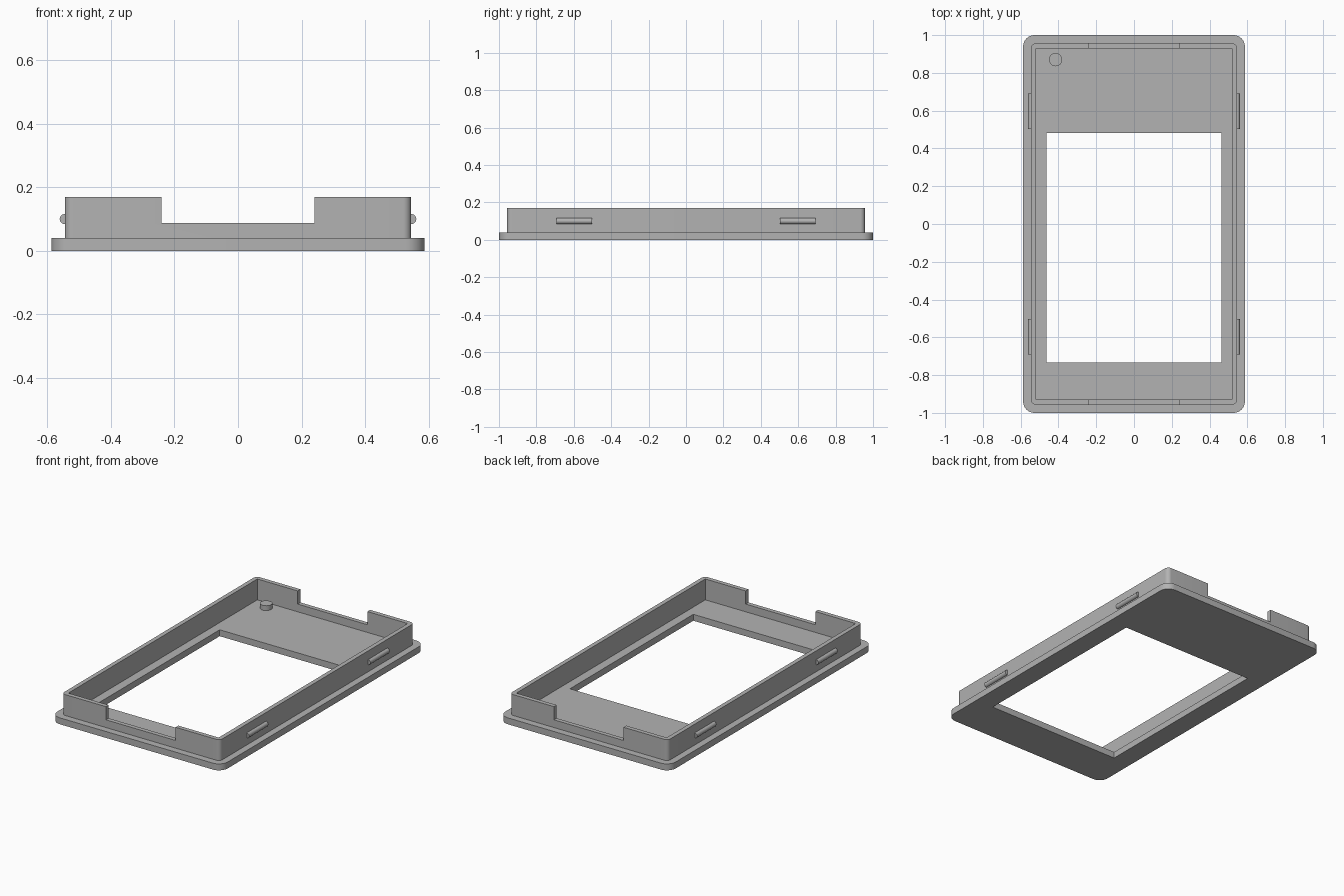
import bpy
import bmesh
import math
from mathutils import Matrix, Vector

if "Cube" in bpy.data.objects:
    bpy.data.objects.remove(bpy.data.objects["Cube"], do_unlink=True)

grey = bpy.data.materials.new("plain grey")
grey.use_nodes = True
grey.diffuse_color = (0.45, 0.45, 0.45, 1)
grey.node_tree.nodes["Principled BSDF"].inputs["Base Color"].default_value = grey.diffuse_color


def finish(name, bm):
    mesh = bpy.data.meshes.new(name)
    bm.to_mesh(mesh)
    bm.free()
    mesh.materials.append(grey)
    obj = bpy.data.objects.new(name, mesh)
    bpy.context.collection.objects.link(obj)
    return obj


def activate(obj):
    bpy.ops.object.select_all(action="DESELECT")
    obj.select_set(True)
    bpy.context.view_layer.objects.active = obj


def block(name, low, high, radius=0):
    """Box between two corners, with optionally rounded upright edges."""
    low, high = Vector(low), Vector(high)
    bm = bmesh.new()
    bmesh.ops.create_cube(bm, size=1, matrix=Matrix.Translation((low + high) / 2)
                          @ Matrix.Diagonal((high - low).to_4d()))
    if radius:
        upright = [e for e in bm.edges
                   if abs(e.verts[0].co.z - e.verts[1].co.z) > 0.001]
        bmesh.ops.bevel(bm, geom=upright, offset=radius, segments=8,
                        profile=0.5, affect="EDGES")
    return finish(name, bm)


def cylinder(name, centre, radius, depth, turn=None, sides=32):
    bm = bmesh.new()
    bmesh.ops.create_cone(bm, cap_ends=True, segments=sides, radius1=radius,
                          radius2=radius, depth=depth,
                          matrix=Matrix.Translation(centre) @ (turn or Matrix()))
    return finish(name, bm)


def cut(obj, cutter):
    cutter.hide_render = True
    mod = obj.modifiers.new("cut", "BOOLEAN")
    mod.operation = "DIFFERENCE"
    mod.solver = "EXACT"
    mod.object = cutter
    activate(obj)
    bpy.ops.object.modifier_apply(modifier=mod.name)
    bpy.data.objects.remove(cutter, do_unlink=True)


floor_z, top_z = 0.04, 0.17

# Face plate with the screen window
plate = block("face_plate", (-0.587, -1, 0), (0.587, 1, floor_z), 0.06)
cut(plate, block("window_cutter", (-0.463, -0.733, -0.1), (0.463, 0.481, 0.1)))

# Upright rim, open inside, with a wide notch at both ends
rim = block("rim_wall", (-0.545, -0.957, floor_z - 0.01), (0.545, 0.957, top_z), 0.026)
cut(rim, block("inside_cutter", (-0.518, -0.93, -0.1), (0.518, 0.93, 0.3)))
cut(rim, block("notch_cutter", (-0.24, -1.2, 0.088), (0.24, 1.2, 0.3)))

# Locating pin on the inner face
pin = cylinder("locating_pin", (-0.415, 0.87, floor_z + 0.01), 0.035, 0.04)

# Half-round snap ridges on the long sides
along_y = Matrix.Rotation(math.pi / 2, 4, "X")
ridges = []
for side, x in (("left", 0.545), ("right", -0.545)):
    for end, y in (("front", -0.597), ("back", 0.597)):
        ridges.append(cylinder(f"snap_ridge_{end}_{side}", (x, y, 0.1),
                               0.016, 0.19, along_y, 24))

for obj in [plate, rim, pin] + ridges:
    activate(obj)
    bpy.ops.object.shade_smooth_by_angle(angle=math.radians(30))
